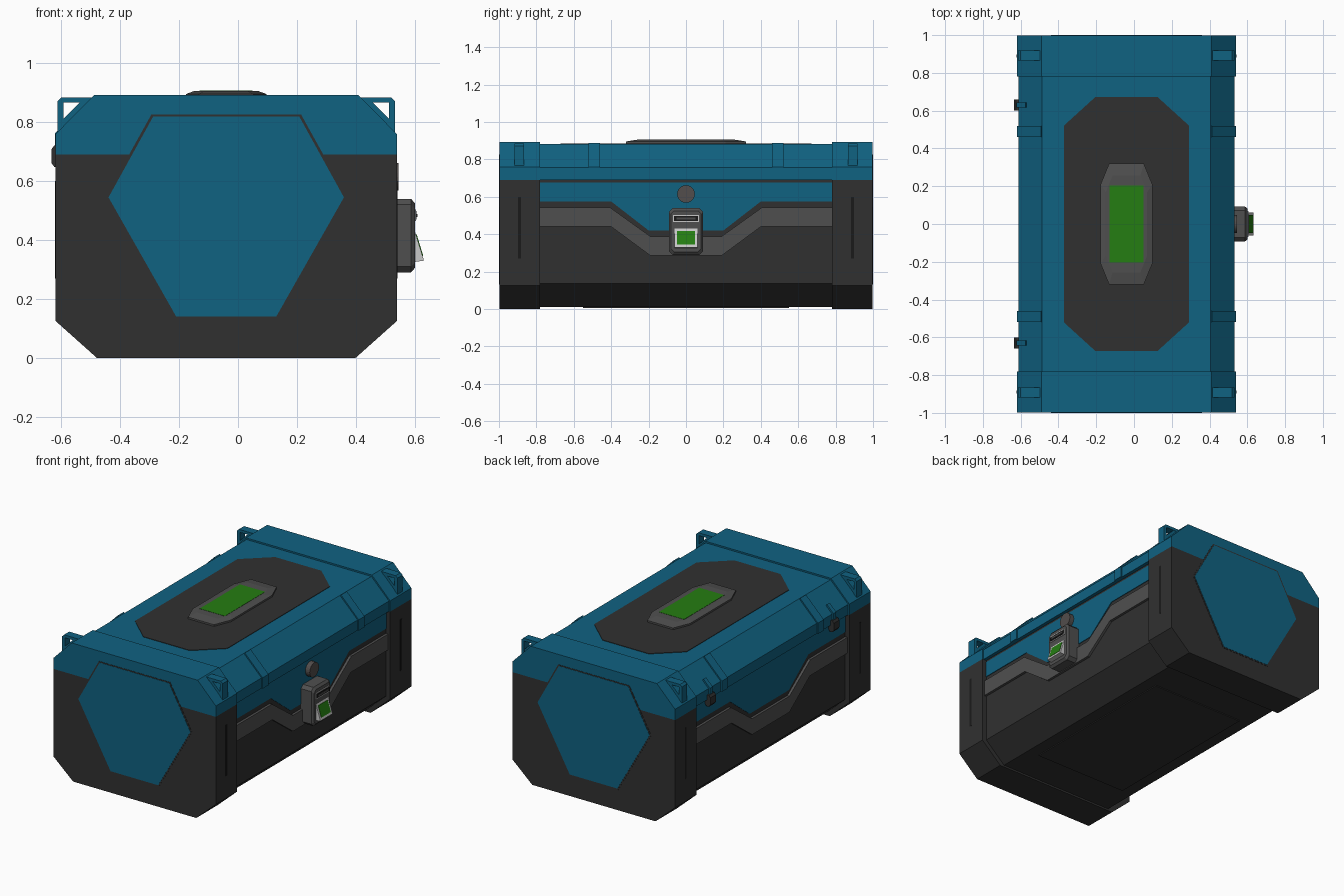
import bpy, bmesh
from mathutils import Vector

if "Cube" in bpy.data.objects:
    bpy.data.objects.remove(bpy.data.objects["Cube"])

CX = -0.04  # the case body is offset because the latch sticks out on one side


def material(name, rgb):
    m = bpy.data.materials.new(name)
    m.diffuse_color = (*rgb, 1)
    m.use_nodes = True
    m.node_tree.nodes["Principled BSDF"].inputs["Base Color"].default_value = m.diffuse_color
    return m


BLUE = material("petrol blue", (0.005, 0.122, 0.222))
DARK = material("charcoal", (0.030, 0.030, 0.030))
GREY = material("mid grey", (0.078, 0.078, 0.078))
BLACK = material("near black", (0.010, 0.010, 0.010))
LIGHT = material("light grey", (0.58, 0.58, 0.58))
GREEN = material("screen green", (0.018, 0.205, 0.006))
BROWN = material("warm grey", (0.085, 0.075, 0.072))


def prism(name, pts, axis, a, b, mat, side=1, taper=1.0):
    """Extrude a profile along an axis from a to b; x is measured from the body centre."""
    place = {"x": lambda p, d: (d, p[0], p[1]),
             "y": lambda p, d: (p[0], d, p[1]),
             "z": lambda p, d: (p[0], p[1], d)}[axis]
    n = len(pts)
    cu = (min(p[0] for p in pts) + max(p[0] for p in pts)) / 2
    cv = (min(p[1] for p in pts) + max(p[1] for p in pts)) / 2
    end = [(cu + (u - cu) * taper, cv + (v - cv) * taper) for u, v in pts]
    bm = bmesh.new()
    rings = []
    for ring, d in ((pts, a), (end, b)):
        vs = []
        for p in ring:
            x, y, z = place(p, d)
            vs.append(bm.verts.new(Vector((CX + side * x, y, z))))
        rings.append(vs)
    bm.faces.new(rings[0])
    bm.faces.new(rings[1])
    for i in range(n):
        j = (i + 1) % n
        bm.faces.new((rings[0][i], rings[0][j], rings[1][j], rings[1][i]))
    bmesh.ops.recalc_face_normals(bm, faces=bm.faces)
    me = bpy.data.meshes.new(name)
    bm.to_mesh(me)
    bm.free()
    me.materials.append(mat)
    ob = bpy.data.objects.new(name, me)
    bpy.context.collection.objects.link(ob)
    return ob


def mirrored(half):
    """Close a right-hand half profile by mirroring it across u = 0."""
    return half + [(-u, v) for u, v in reversed(half)]


def octagon(hu, hv, cu, cv, u0=0.0, v0=0.0):
    """Rectangle with corners cut by (cu, cv)."""
    return [(u0 + u, v0 + v) for u, v in (
        (hu, -hv + cv), (hu, hv - cv), (hu - cu, hv), (-hu + cu, hv),
        (-hu, hv - cv), (-hu, -hv + cv), (-hu + cu, -hv), (hu - cu, -hv))]


def rect(u0, u1, v0, v1):
    return [(u0, v0), (u1, v0), (u1, v1), (u0, v1)]


# Middle of the case: recessed body and slightly recessed lid
prism("body_middle", mirrored([(0.41, 0.012), (0.55, 0.137), (0.55, 0.70)]),
      "y", -0.8, 0.8, DARK)
prism("lid_middle", mirrored([(0.572, 0.69), (0.572, 0.757), (0.446, 0.882)]),
      "y", -0.8, 0.8, BLUE)
prism("bottom_panel", rect(-0.33, 0.33, -0.55, 0.55), "z", 0.006, 0.02, DARK)

# End caps with hexagon panels
hexagon = [(0.248, 0.82), (0.40, 0.545), (0.17, 0.14),
           (-0.17, 0.14), (-0.40, 0.545), (-0.248, 0.82)]
hex_rim = [(u * 1.025, 0.5 + (v - 0.5) * 1.022) for u, v in hexagon]
for e in (-1, 1):
    prism("end_cap_body", mirrored([(0.44, 0), (0.58, 0.125), (0.58, 0.69)]),
          "y", e * 0.78, e * 0.997, DARK)
    prism("end_cap_lid", mirrored([(0.58, 0.69), (0.58, 0.76), (0.45, 0.892)]),
          "y", e * 0.78, e * 0.997, BLUE)
    prism("hexagon_rim", hex_rim, "y", e * 0.99, e * 0.9985, DARK)
    prism("hexagon_panel", hexagon, "y", e * 0.99, e * 1.0, BLUE)

# Both long sides
blue_edge = [(0.79, 0.575), (0.40, 0.575), (0.20, 0.42)]
band_top = [(0.79, 0.542), (0.405, 0.542), (0.19, 0.388)]
band_low = [(0.79, 0.44), (0.40, 0.44), (0.19, 0.285)]
for s in (-1, 1):
    prism("side_blue_panel", mirrored([(0.79, 0.676)] + blue_edge),
          "x", 0.545, 0.554, BLUE, s)
    band = mirrored(band_top) + list(reversed(mirrored(band_low)))
    prism("side_grey_band", band, "x", 0.545, 0.566, GREY, s)
    for e in (-1, 1):
        # Raised lid ribs
        prism("lid_rib", [(0.50, 0.69), (0.58, 0.69), (0.58, 0.76),
                          (0.453, 0.887), (0.44, 0.87)],
              "y", e * 0.46, e * 0.52, BLUE, s)
        # Corner lifting brackets: an angle plus a strut lying on the slope
        prism("bracket_angle", [(0.45, 0.885), (0.56, 0.885), (0.573, 0.872),
                                (0.573, 0.765), (0.553, 0.78), (0.553, 0.867),
                                (0.46, 0.867)],
              "y", e * 0.865, e * 0.918, BLUE, s)
        prism("bracket_strut", [(0.45, 0.883), (0.482, 0.883),
                                (0.571, 0.795), (0.571, 0.765)],
              "y", e * 0.867, e * 0.916, BLUE, s)
        # Vertical slots on the cap sides
        prism("cap_slot", rect(e * 0.89 - 0.008, e * 0.89 + 0.008, 0.27, 0.60),
              "x", 0.577, 0.5815, BLACK, s)

# Hinges on the left side
for e in (-1, 1):
    y = e * 0.63
    prism("hinge_barrel", octagon(0.019, 0.037, 0.01, 0.014, 0.575, 0.685),
          "y", y - 0.028, y + 0.028, DARK, -1)
    prism("hinge_strap", [(0.56, 0.71), (0.582, 0.71), (0.582, 0.762),
                          (0.535, 0.809), (0.525, 0.79)],
          "y", y - 0.014, y + 0.014, BLUE, -1)

# Top panel and badge with green window
prism("top_dark_panel", octagon(0.33, 0.672, 0.165, 0.15), "z", 0.875, 0.885, DARK)
prism("badge_base", octagon(0.137, 0.32, 0.045, 0.11), "z", 0.88, 0.896, GREY)
prism("badge_bevel", octagon(0.137, 0.32, 0.045, 0.11), "z", 0.896, 0.906, GREY,
      taper=0.8)
prism("badge_window", rect(-0.09, 0.09, -0.205, 0.205), "z", 0.90, 0.9075, GREEN)

# Round button above the latch
ob_pts = [(0.047 * Vector((1, 0)).x, 0)]
from math import cos, sin, tau
disc = [(0.047 * cos(tau * i / 24), 0.615 + 0.047 * sin(tau * i / 24)) for i in range(24)]
prism("round_button", disc, "x", 0.545, 0.585, BROWN)

# Latch on the right side
prism("latch_body", octagon(0.092, 0.125, 0.02, 0.02, 0, 0.415), "x", 0.545, 0.628, GREY)
prism("latch_face", octagon(0.092, 0.125, 0.02, 0.02, 0, 0.415), "x", 0.628, 0.641,
      GREY, taper=0.88)
prism("latch_slot_frame", rect(-0.07, 0.07, 0.465, 0.503), "x", 0.635, 0.645, LIGHT)
prism("latch_slot", rect(-0.064, 0.064, 0.470, 0.498), "x", 0.64, 0.647, BLACK)
prism("latch_slot_bar", rect(-0.05, 0.05, 0.478, 0.488), "x", 0.64, 0.65, GREY)
prism("latch_wedge", [(0.635, 0.43), (0.641, 0.43), (0.672, 0.33), (0.635, 0.325)],
      "y", -0.062, 0.062, LIGHT)
prism("latch_window", [(0.643, 0.418), (0.6475, 0.418), (0.6695, 0.346), (0.663, 0.346)],
      "y", -0.048, 0.048, GREEN)
